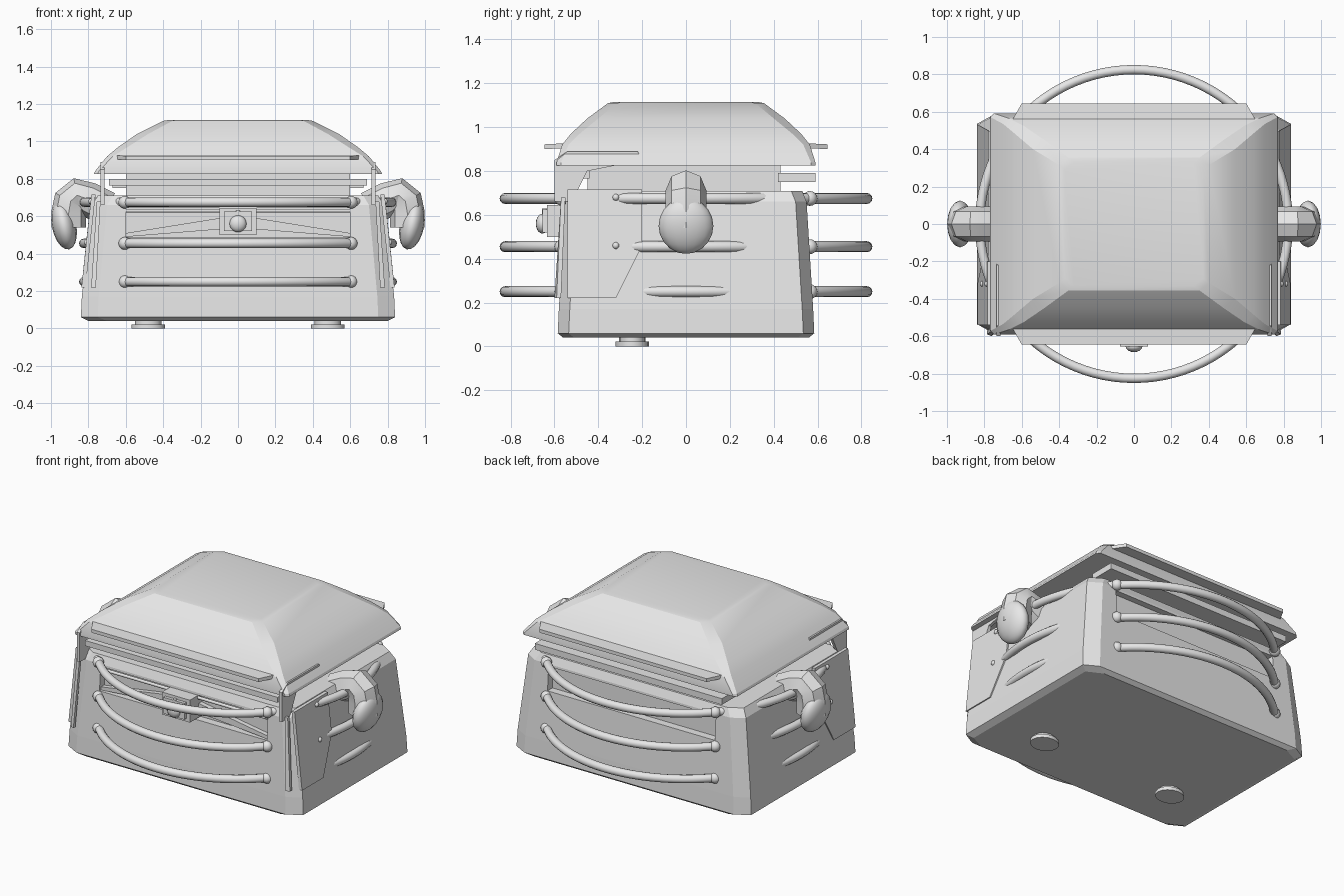
import bpy, bmesh, math
from mathutils import Vector

cube = bpy.data.objects.get("Cube")
if cube:
    bpy.data.objects.remove(cube, do_unlink=True)

grey = bpy.data.materials.new("light_grey")
grey.use_nodes = True
grey.diffuse_color = (0.8, 0.8, 0.8, 1)
grey.node_tree.nodes["Principled BSDF"].inputs["Base Color"].default_value = (0.8, 0.8, 0.8, 1)


def add_mesh(name, bm):
    bmesh.ops.recalc_face_normals(bm, faces=bm.faces)
    mesh = bpy.data.meshes.new(name)
    bm.to_mesh(mesh)
    bm.free()
    mesh.materials.append(grey)
    ob = bpy.data.objects.new(name, mesh)
    bpy.context.collection.objects.link(ob)
    return ob


def smooth(ob, angle=40):
    bpy.ops.object.select_all(action='DESELECT')
    ob.select_set(True)
    bpy.context.view_layer.objects.active = ob
    bpy.ops.object.shade_smooth_by_angle(angle=math.radians(angle))


def finish(name, angle=40):
    """Name, colour and smooth the object an operator has just added."""
    ob = bpy.context.object
    ob.name = name
    ob.data.materials.append(grey)
    smooth(ob, angle)
    return ob


def loft(name, rings):
    """Stack of chamfered rectangles: half x, half y, z, corner cut x, corner cut y."""
    bm = bmesh.new()
    loops = []
    for hx, hy, z, cx, cy in rings:
        pts = []
        for sx, sy in ((1, 1), (-1, 1), (-1, -1), (1, -1)):
            side = (sx * hx, sy * (hy - cy), z)
            end = (sx * (hx - cx), sy * hy, z)
            pts += [side, end] if sx * sy > 0 else [end, side]
        loops.append([bm.verts.new(p) for p in pts])
    for a, b in zip(loops, loops[1:]):
        for i in range(8):
            j = (i + 1) % 8
            bm.faces.new((a[i], a[j], b[j], b[i]))
    bm.faces.new(loops[0])
    bm.faces.new(loops[-1])
    return add_mesh(name, bm)


def box(name, x, y, z):
    """Box from three (low, high) ranges."""
    bm = bmesh.new()
    bmesh.ops.create_cube(bm, size=1)
    for v in bm.verts:
        v.co = [sum(r) / 2 + c * (r[1] - r[0]) for r, c in zip((x, y, z), v.co)]
    return add_mesh(name, bm)


def prism(name, points, offset):
    """Flat polygon pushed along an offset."""
    bm = bmesh.new()
    face = bm.faces.new([bm.verts.new(p) for p in points])
    out = bmesh.ops.extrude_face_region(bm, geom=[face])
    moved = [g for g in out["geom"] if isinstance(g, bmesh.types.BMVert)]
    bmesh.ops.translate(bm, verts=moved, vec=offset)
    return add_mesh(name, bm)


def rod(name, a, b, radius, sides=10):
    a, b = Vector(a), Vector(b)
    d = b - a
    bpy.ops.mesh.primitive_cylinder_add(vertices=sides, radius=radius, depth=d.length,
                                        location=(a + b) / 2,
                                        rotation=d.to_track_quat('Z', 'Y').to_euler())
    return finish(name)


def ball(name, centre, radii, segments=16, rings=10):
    bpy.ops.mesh.primitive_uv_sphere_add(segments=segments, ring_count=rings, radius=1, location=centre)
    bpy.context.object.scale = radii
    return finish(name)


# Tapered body with a shallow recess front and back
body = loft("body", [(0.80, 0.56, 0.04, 0.10, 0.05),
                     (0.84, 0.585, 0.06, 0.09, 0.05),
                     (0.835, 0.58, 0.17, 0.09, 0.05),
                     (0.78, 0.55, 0.66, 0.08, 0.05),
                     (0.75, 0.53, 0.71, 0.08, 0.05)])
for s, part in ((-1, "front"), (1, "back")):
    y = sorted((s * 0.51, s * 0.7))
    cutter = box(part + "_recess_cutter", (-0.6, 0.6), y, (0.49, 0.645))
    cutter.hide_render = True
    cut = body.modifiers.new(part + "_recess", 'BOOLEAN')
    cut.operation = 'DIFFERENCE'
    cut.object = cutter
    cut.solver = 'EXACT'
bpy.context.view_layer.objects.active = body
for name in [m.name for m in body.modifiers]:
    bpy.ops.object.modifier_apply(modifier=name)
for part in ("front", "back"):
    bpy.data.objects.remove(bpy.data.objects[part + "_recess_cutter"], do_unlink=True)

# Neck and domed lid
box("neck", (-0.6, 0.6), (-0.45, 0.43), (0.69, 0.86))
lid = loft("lid", [(0.77, 0.59, 0.825, 0.02, 0.02),
                   (0.765, 0.59, 0.84, 0.02, 0.02),
                   (0.70, 0.565, 0.92, 0.03, 0.03),
                   (0.64, 0.525, 0.97, 0.05, 0.04),
                   (0.54, 0.45, 1.04, 0.06, 0.05),
                   (0.40, 0.355, 1.11, 0.05, 0.04),
                   (0.37, 0.33, 1.115, 0.05, 0.04)])
smooth(lid, 20)

# Lid blades and the shelves below them
for s, part in ((-1, "front"), (1, "back")):
    prism(part + "_lid_blade", [(-0.66, s * 0.54, 0.905), (0.66, s * 0.54, 0.905),
                                (0.60, s * 0.645, 0.9), (-0.60, s * 0.645, 0.9)], (0, 0, 0.022))
box("back_shelf", (-0.67, 0.67), (0.42, 0.59), (0.75, 0.79))
box("front_shelf", (-0.69, 0.69), (-0.58, -0.44), (0.765, 0.80))

# Three round guard rails
for z, part in ((0.25, "lower"), (0.455, "middle"), (0.675, "upper")):
    bpy.ops.mesh.primitive_torus_add(major_radius=0.825, minor_radius=0.025, major_segments=96,
                                     minor_segments=12, location=(0, 0, z))
    finish(part + "_guard_rail")
    for sx in (-1, 1):
        for sy in (-1, 1):
            ball(part + "_rail_collar", (sx * 0.605, sy * 0.565, z), (0.034, 0.034, 0.034), 12, 8)

# Front latch with knob and slanting braces
box("latch_box", (-0.1, 0.1), (-0.635, -0.5), (0.5, 0.645))
box("latch_plate", (-0.075, 0.075), (-0.655, -0.63), (0.52, 0.625))
ball("latch_knob", (0, -0.655, 0.56), (0.045, 0.03, 0.045))
rod("latch_pin", (0, -0.645, 0.58), (0, -0.645, 0.63), 0.012)
for s in (-1, 1):
    prism("latch_brace", [(s * 0.6, -0.545, 0.49), (s * 0.6, -0.545, 0.51),
                          (s * 0.1, -0.545, 0.59), (s * 0.1, -0.545, 0.53)], (0, 0.03, 0))
    rod("recess_bar", (s * 0.1, -0.55, 0.63), (s * 0.6, -0.55, 0.63), 0.01)

for s, part in ((1, "left"), (-1, "right")):
    # Elbow vent with a wide rounded mouth
    curve = bpy.data.curves.new(part + "_vent_elbow", 'CURVE')
    curve.dimensions = '3D'
    curve.bevel_depth = 0.093
    curve.bevel_resolution = 2
    curve.use_fill_caps = True
    path = [(0.70, 0.64), (0.80, 0.69), (0.86, 0.712), (0.895, 0.68), (0.905, 0.62), (0.905, 0.54)]
    spline = curve.splines.new('POLY')
    spline.points.add(len(path) - 1)
    for p, (x, z) in zip(spline.points, path):
        p.co = (s * x, 0, z, 1)
    elbow = bpy.data.objects.new(part + "_vent_elbow", curve)
    bpy.context.collection.objects.link(elbow)
    bpy.ops.object.select_all(action='DESELECT')
    elbow.select_set(True)
    bpy.context.view_layer.objects.active = elbow
    bpy.ops.object.convert(target='MESH')
    finish(part + "_vent_elbow", 30)
    mouth = ball(part + "_vent_mouth", (s * 0.93, 0, 0.55), (0.065, 0.125, 0.13))
    mouth.rotation_euler.y = s * math.radians(12)

    # Corner bracket hanging from the lid
    prism(part + "_bracket", [(s * 0.715, -0.60, 0.66), (s * 0.715, -0.60, 0.85),
                              (s * 0.715, -0.54, 0.89), (s * 0.715, -0.22, 0.89),
                              (s * 0.715, -0.20, 0.85), (s * 0.715, -0.45, 0.80),
                              (s * 0.715, -0.52, 0.66)], (s * 0.02, 0, 0))

    # Raised side plate with bolts, following the wall slope
    prism(part + "_side_plate", [(s * 0.815, -0.54, 0.22), (s * 0.762, -0.54, 0.715),
                                 (s * 0.762, -0.20, 0.715), (s * 0.79, -0.20, 0.46),
                                 (s * 0.815, -0.32, 0.22)], (s * 0.022, 0, 0))
    for z in (0.46, 0.68):
        x = 0.832 - (z - 0.25) * 0.11
        ball(part + "_side_bolt", (s * x, -0.32, z), (0.016, 0.016, 0.016), 10, 6)

    # Narrow strip beside the front face
    prism(part + "_front_strip", [(s * 0.76, -0.58, 0.22), (s * 0.785, -0.57, 0.22),
                                  (s * 0.755, -0.55, 0.68), (s * 0.735, -0.55, 0.68)], (0, -0.02, 0))

    # Oval foot with a wider sole
    for r, low, high in ((0.07, 0.015, 0.06), (0.09, 0, 0.022)):
        foot = rod(part + "_foot", (s * 0.48, -0.245, low), (s * 0.48, -0.245, high), r, 16)
        foot.scale.y = 0.85
